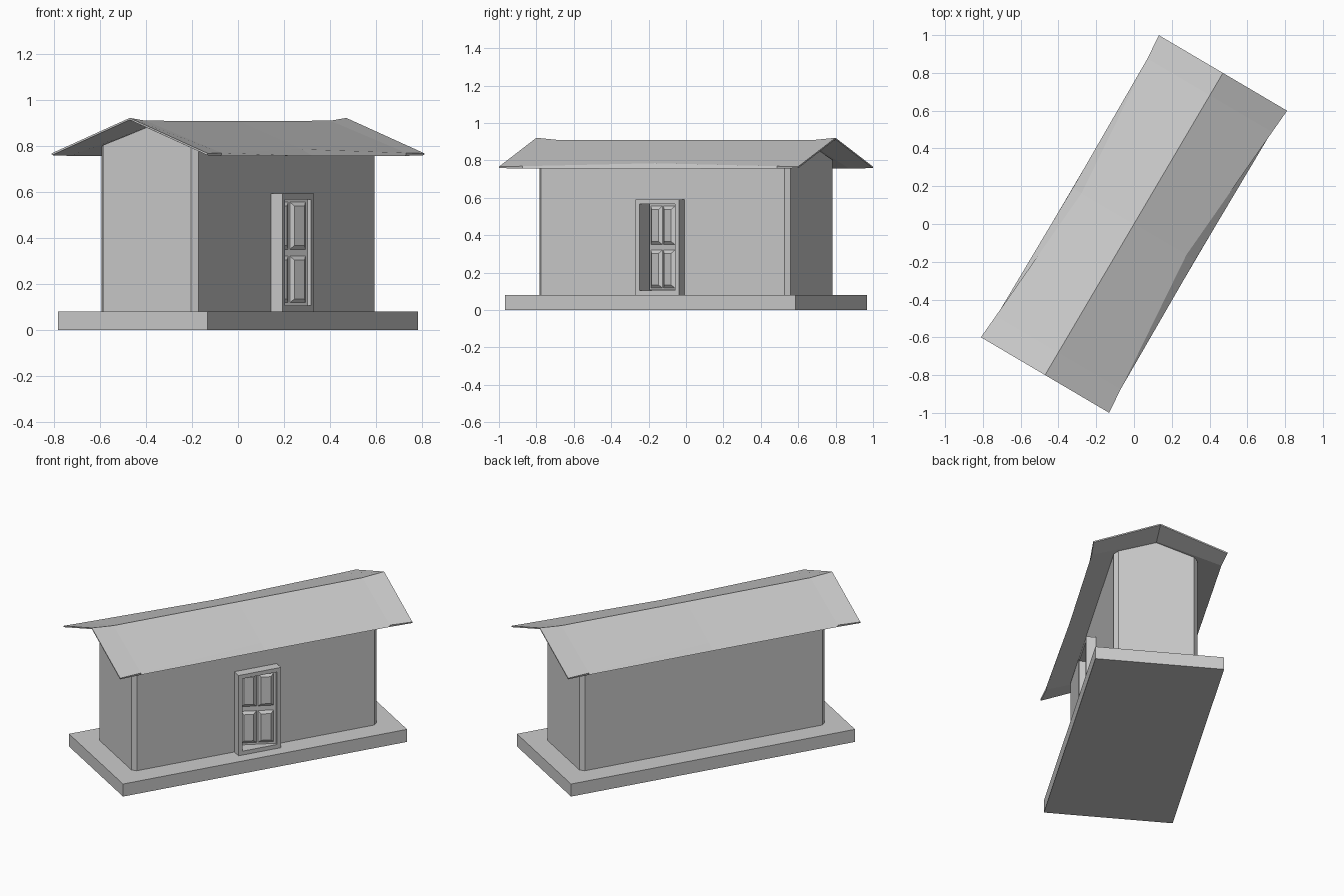
import bpy, bmesh, math
from mathutils import Matrix, Vector

if "Cube" in bpy.data.objects:
    bpy.data.objects.remove(bpy.data.objects["Cube"])

# whole building is turned about z; parts are laid out in the turned frame
TURN = Matrix.Rotation(math.radians(59.5), 4, 'Z')


def make(name, bm, local=Matrix()):
    bmesh.ops.recalc_face_normals(bm, faces=bm.faces)
    bm.transform(TURN @ local)
    me = bpy.data.meshes.new(name)
    bm.to_mesh(me)
    bm.free()
    ob = bpy.data.objects.new(name, me)
    bpy.context.collection.objects.link(ob)
    return ob


def loft(bm, loops):
    """Skin a row of matching closed loops and cap both ends."""
    rings = [[bm.verts.new(p) for p in loop] for loop in loops]
    n = len(rings[0])
    for a, b in zip(rings, rings[1:]):
        for i in range(n):
            j = (i + 1) % n
            bm.faces.new((a[i], a[j], b[j], b[i]))
    return rings[0], rings[-1]


def add_box(bm, x0, x1, y0, y1, z0, z1, inset=0.0):
    """Box; inset shrinks the -y face to give a bevelled panel."""
    back = [(x0, y1, z0), (x1, y1, z0), (x1, y1, z1), (x0, y1, z1)]
    s = inset
    front = [(x0 + s, y0, z0 + s), (x1 - s, y0, z0 + s),
             (x1 - s, y0, z1 - s), (x0 + s, y0, z1 - s)]
    a, b = loft(bm, [back, front])
    bm.faces.new(a)
    bm.faces.new(b)


# base slab
bm = bmesh.new()
add_box(bm, -0.902, 0.902, -0.377, 0.377, 0, 0.08)
make("base_slab", bm)

# walls: chamfered plan, gabled top
A, B, C = 0.778, 0.245, 0.0234
SHOULDER, APEX = 0.795, 0.88
plan = [(A, 0), (A, B - C), (A - C, B), (-A + C, B), (-A, B - C),
        (-A, 0), (-A, C - B), (-A + C, -B), (A - C, -B), (A, C - B)]
top = [(x, y, APEX - (APEX - SHOULDER) * abs(y) / B) for x, y in plan]
bm = bmesh.new()
low, high = loft(bm, [[(x, y, 0.08) for x, y in plan], top])
bm.faces.new(low)
bm.faces.new(high[0:6])
bm.faces.new(high[5:] + high[:1])
walls = make("walls", bm)

# doorway recess
bm = bmesh.new()
add_box(bm, -0.12, 0.12, -0.4, -0.16, 0.09, 0.575)
cutter = make("doorway_cutter", bm)
cutter.hide_render = True
cutter.hide_set(True)
cut = walls.modifiers.new("doorway", 'BOOLEAN')
cut.operation = 'DIFFERENCE'
cut.object = cutter
cut.solver = 'EXACT'

# roof: (x, top eave y, top eave z, top ridge z, lower eave y, lower eave z, lower ridge z)
half = [(0.928, 0.394, 0.767, 0.921, 0.392, 0.759, 0.913),
        (0.79, 0.383, 0.769, 0.909, 0.380, 0.756, 0.880)]
mid = [(0, 0.322, 0.785, 0.908, 0.376, 0.755, 0.880)]
stations = half + mid + [(-s[0], *s[1:]) for s in reversed(half)]
bm = bmesh.new()
loops = [[(x, -ey, ez), (x, 0, rz), (x, ey, ez), (x, ly, lz), (x, 0, lr), (x, -ly, lz)]
         for x, ey, ez, rz, ly, lz, lr in stations]
for ring in loft(bm, loops):
    bm.faces.new((ring[0], ring[1], ring[4], ring[5]))
    bm.faces.new((ring[1], ring[2], ring[3], ring[4]))
make("roof", bm)

# door frame: jambs, lintel and sill
OUT, INN, FACE, BACK = 0.135, 0.11, -0.303, -0.18
bm = bmesh.new()
for s in (-1, 1):
    x0, x1 = sorted((s * INN, s * OUT))
    add_box(bm, x0, x1, FACE, BACK, 0.08, 0.592)
for z0, z1 in ((0.08, 0.105), (0.567, 0.592)):
    add_box(bm, -INN, INN, FACE, BACK, z0, z1)
make("door_frame", bm)

# door leaf, ajar inward, with four raised panels
bm = bmesh.new()
add_box(bm, -0.218, 0, 0, 0.02, 0.106, 0.566)
for x0, x1 in ((-0.205, -0.114), (-0.104, -0.013)):
    for z0, z1 in ((0.118, 0.32), (0.35, 0.555)):
        add_box(bm, x0, x1, -0.012, 0, z0, z1, inset=0.017)
hinge = Matrix.Translation(Vector((INN, -0.287, 0))) @ Matrix.Rotation(math.radians(-18), 4, 'Z')
make("door", bm, hinge)
